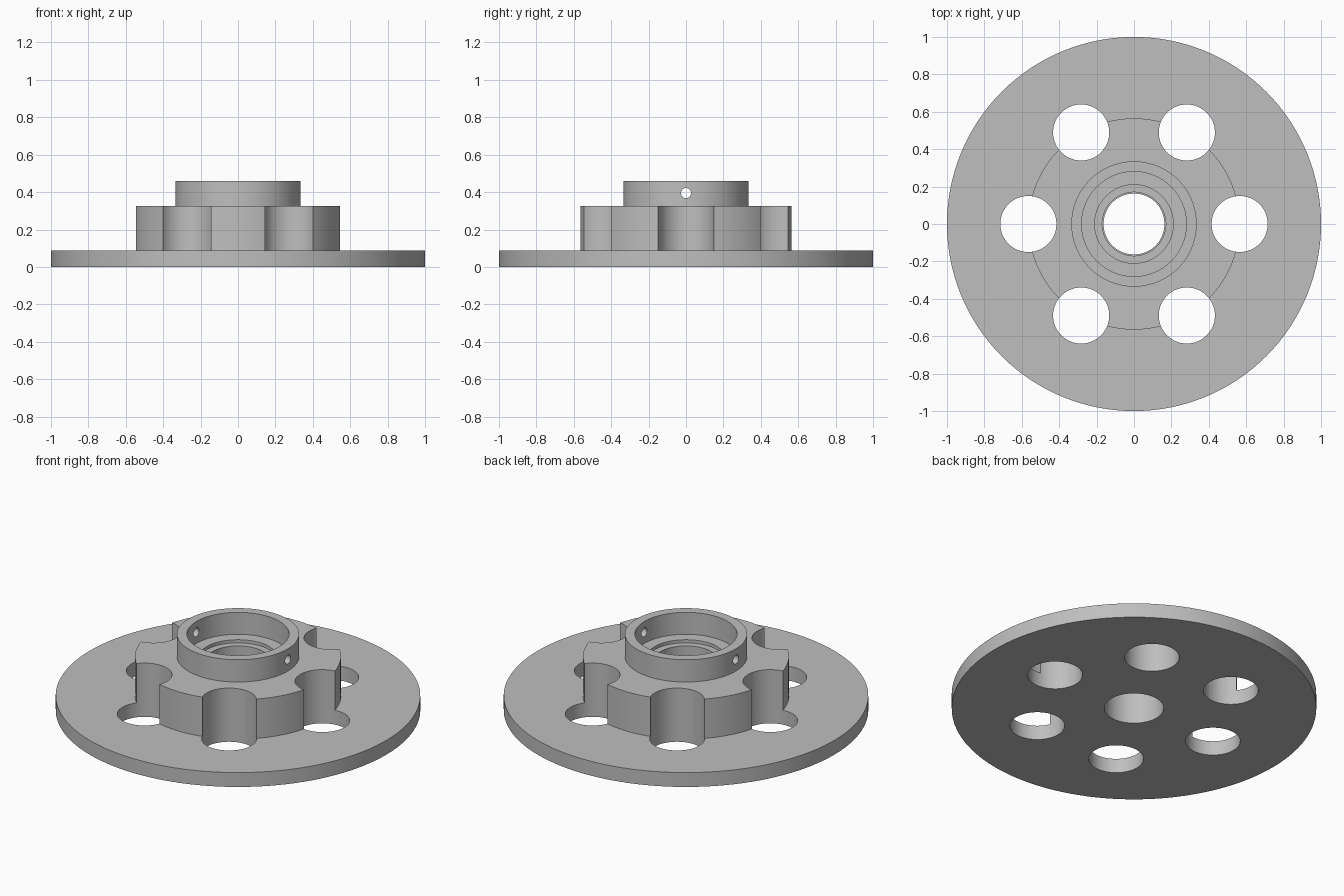
import bpy
import bmesh
import math
from mathutils import Matrix

if "Cube" in bpy.data.objects:
    bpy.data.objects.remove(bpy.data.objects["Cube"])

SEGMENTS = 128
BOLT_CIRCLE = 0.565

metal = bpy.data.materials.new("grey metal")
metal.use_nodes = True
colour = (0.52, 0.52, 0.52, 1)
metal.diffuse_color = colour
metal.node_tree.nodes["Principled BSDF"].inputs["Base Color"].default_value = colour


def add_object(name, bm):
    bmesh.ops.recalc_face_normals(bm, faces=bm.faces)
    mesh = bpy.data.meshes.new(name)
    bm.to_mesh(mesh)
    bm.free()
    mesh.materials.append(metal)
    obj = bpy.data.objects.new(name, mesh)
    bpy.context.collection.objects.link(obj)
    return obj


def lathe(name, profile):
    """Revolve a closed (radius, height) outline about z."""
    bm = bmesh.new()
    rings = []
    for i in range(SEGMENTS):
        a = math.tau * i / SEGMENTS
        rings.append([bm.verts.new((r * math.cos(a), r * math.sin(a), z))
                      for r, z in profile])
    for i, ring in enumerate(rings):
        after = rings[(i + 1) % SEGMENTS]
        for j in range(len(profile)):
            k = (j + 1) % len(profile)
            bm.faces.new((ring[j], after[j], after[k], ring[k]))
    return add_object(name, bm)


def add_cylinder(bm, radius, depth, matrix, segments):
    bmesh.ops.create_cone(bm, cap_ends=True, segments=segments, radius1=radius,
                          radius2=radius, depth=depth, matrix=matrix)


# Plate, hub and collar with a stepped bore, turned as one piece
flange = lathe("flange_hub", [
    (1.0, 0), (1.0, 0.087),                     # plate rim
    (BOLT_CIRCLE, 0.087), (BOLT_CIRCLE, 0.325),  # hub
    (0.335, 0.325), (0.335, 0.46),              # collar
    (0.28, 0.46), (0.28, 0.327),                # collar recess
    (0.21, 0.327), (0.21, 0.308),               # shallow seat
    (0.17, 0.308), (0.17, 0.22),                # bore
    (0.163, 0.22), (0.163, 0),
])

# Six bolt holes that scallop the hub, and a cross pin hole in the collar
bm = bmesh.new()
for i in range(6):
    a = math.tau * i / 6
    place = Matrix.Translation((BOLT_CIRCLE * math.cos(a), BOLT_CIRCLE * math.sin(a), 0.13))
    add_cylinder(bm, 0.15, 0.5, place, 64)
pin = Matrix.Translation((0, 0, 0.395)) @ Matrix.Rotation(math.pi / 2, 4, "Y")
add_cylinder(bm, 0.027, 0.9, pin, 32)
cutter = add_object("hole_cutter", bm)
cutter.hide_render = True

cut = flange.modifiers.new("holes", "BOOLEAN")
cut.operation = "DIFFERENCE"
cut.solver = "EXACT"
cut.use_self = True
cut.object = cutter

# Apply the cut and shade the round walls smooth
bpy.ops.object.select_all(action="DESELECT")
bpy.context.view_layer.objects.active = flange
flange.select_set(True)
bpy.ops.object.modifier_apply(modifier=cut.name)
bpy.data.objects.remove(cutter)
bpy.ops.object.shade_smooth_by_angle(angle=math.radians(30))
